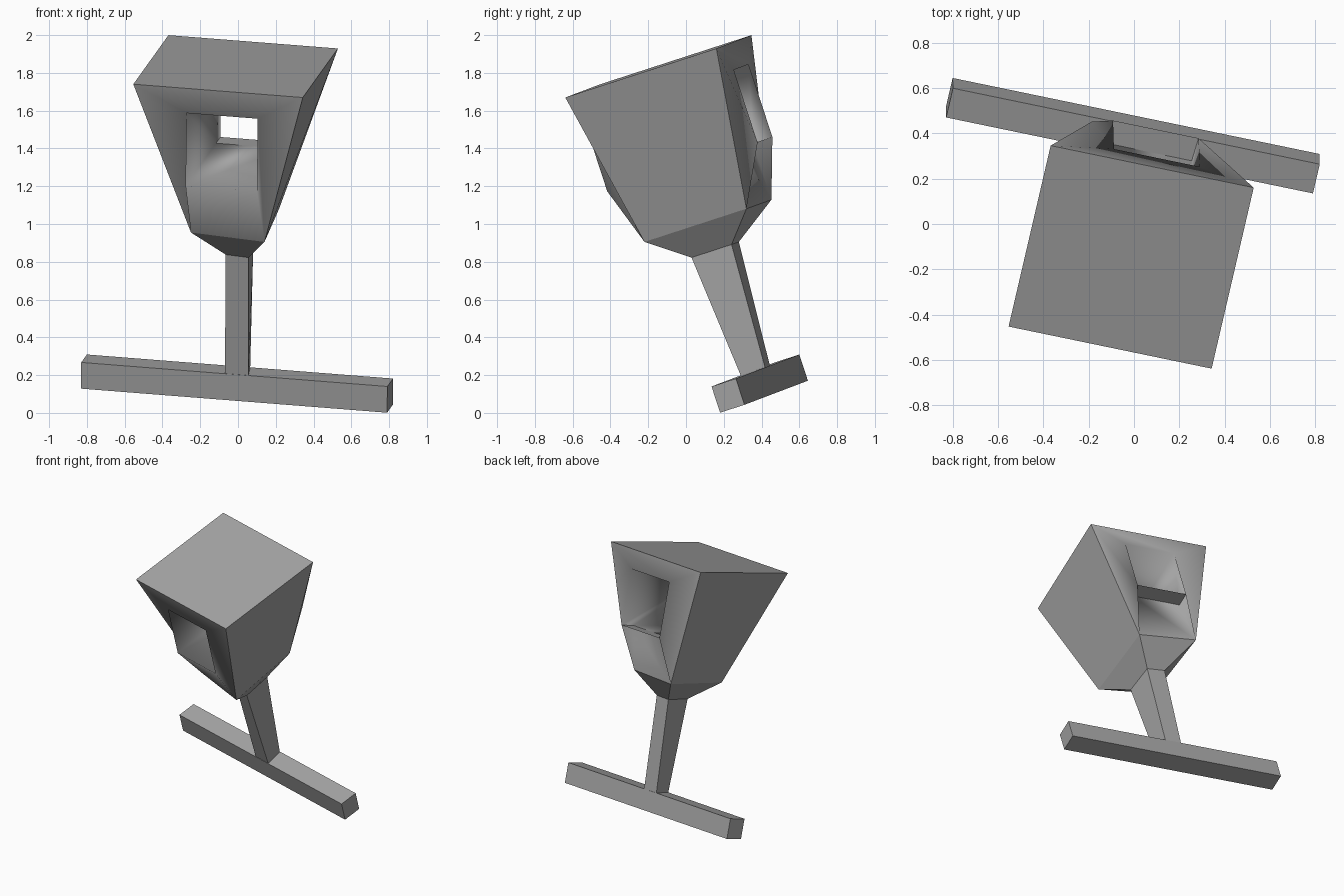
import bpy
import bmesh
from math import radians
from mathutils import Euler, Vector

cube = bpy.data.objects.get("Cube")
if cube:
    bpy.data.objects.remove(cube, do_unlink=True)

# One plain grey for everything
grey = bpy.data.materials.new("plain grey")
grey.use_nodes = True
grey.diffuse_color = (0.37, 0.37, 0.37, 1)
grey.node_tree.nodes["Principled BSDF"].inputs["Base Color"].default_value = grey.diffuse_color

# The whole model leans forward and is turned slightly
tilt = Euler((radians(17.6), radians(4.4), radians(-11.7))).to_matrix()


def finish(name, bm):
    bmesh.ops.recalc_face_normals(bm, faces=bm.faces)
    bmesh.ops.rotate(bm, verts=bm.verts, cent=(0, 0, 0), matrix=tilt)
    mesh = bpy.data.meshes.new(name)
    bm.to_mesh(mesh)
    bm.free()
    mesh.materials.append(grey)
    obj = bpy.data.objects.new(name, mesh)
    bpy.context.collection.objects.link(obj)
    return obj


def ring(bm, corners, height):
    """Four corners: front left, front right, back right, back left."""
    return [bm.verts.new((x, y, height)) for x, y in corners]


def bridge(bm, low, high):
    return [bm.faces.new((low[i], low[(i + 1) % 4], high[(i + 1) % 4], high[i]))
            for i in range(4)]


# Crossbar
bm = bmesh.new()
bmesh.ops.create_cube(bm, size=1)
bmesh.ops.scale(bm, verts=bm.verts, vec=(1.66, 0.139, 0.146))
bmesh.ops.translate(bm, verts=bm.verts, vec=(-0.096, 0.408, 0.026))
finish("crossbar", bm)

# Tapered stem
stem_top = ((-0.143, 0.307), (-0.015, 0.287), (-0.038, 0.51), (-0.17, 0.523))
stem_foot = ((-0.147, 0.341), (-0.02, 0.341), (-0.04, 0.475), (-0.165, 0.475))
bm = bmesh.new()
foot, neck = ring(bm, stem_foot, 0.095), ring(bm, stem_top, 0.773)
bridge(bm, foot, neck)
bm.faces.new(foot)
bm.faces.new(neck)
finish("stem", bm)

# Head: funnel, flared sides and flat roof
bm = bmesh.new()
neck = ring(bm, stem_top, 0.773)
waist = ring(bm, ((-0.30, 0.159), (0.112, 0.099), (0.065, 0.67), (-0.36, 0.72)), 0.93)
roof = ring(bm, ((-0.583, -0.016), (0.336, -0.016), (0.336, 0.845), (-0.583, 0.845)), 1.789)
bm.faces.new(neck)
bm.faces.new(roof)
bridge(bm, neck, waist)
for a, b in ((1, 2), (3, 0)):
    bm.faces.new((waist[a], waist[b], roof[b], roof[a]))

# Opening that runs right through the head
opening = ((-0.295, -0.012), (0.092, -0.012), (0.092, 0.845), (-0.295, 0.845))
sill, lintel = ring(bm, opening, 1.245), ring(bm, opening, 1.65)
shelf_left = bm.verts.new((-0.295, 0.736, 1.245))
shelf_right = bm.verts.new((0.085, 0.736, 1.245))
inner = [
    lintel,
    (sill[0], sill[1], shelf_right, shelf_left),
    (shelf_left, shelf_right, sill[2], sill[3]),
    (sill[1], shelf_right, sill[2], lintel[2], lintel[1]),
    (sill[0], shelf_left, sill[3], lintel[3], lintel[0]),
    (waist[0], waist[1], sill[1], sill[0]),
    (waist[3], waist[2], shelf_right, shelf_left),
    (waist[2], shelf_right, sill[2]),
    (waist[3], shelf_left, sill[3]),
]
# Bevelled frames around the front and back of the opening
for a, b in ((0, 1), (2, 3)):
    inner.append((roof[a], roof[b], lintel[b], lintel[a]))
    for c in (a, b):
        inner.append((waist[c], roof[c], lintel[c], sill[c]))
frame_faces = [bm.faces.new(f) for f in inner]
for f in frame_faces:
    f.smooth = True
for e in bm.edges:
    e.smooth = all(f.smooth for f in e.link_faces)
finish("head", bm)
